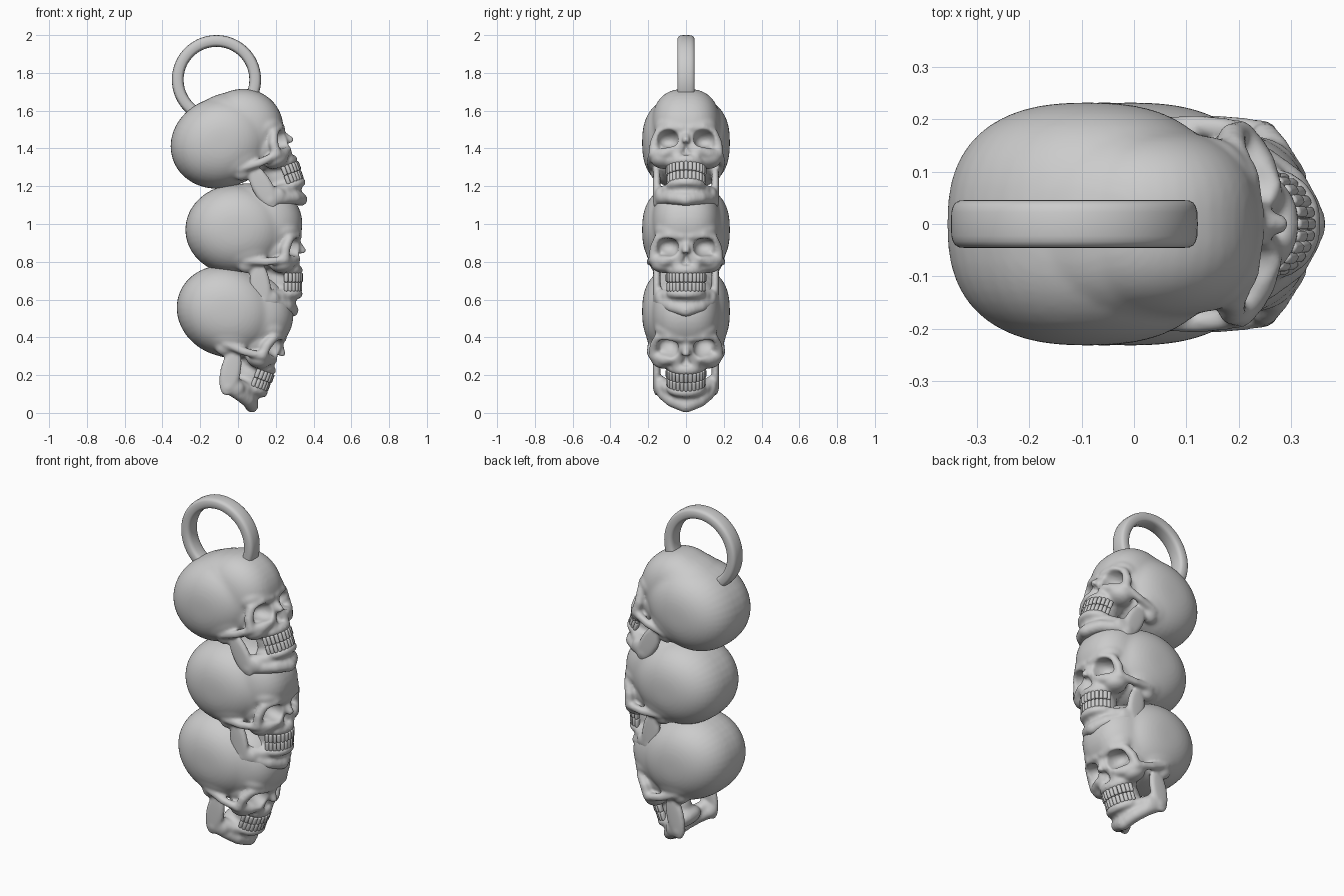
import bpy, bmesh
from math import radians, sin, cos, pi, copysign, hypot
from mathutils import Matrix, Vector

cube = bpy.data.objects.get("Cube")
if cube:
    bpy.data.objects.remove(cube, do_unlink=True)

bone = bpy.data.materials.new("grey_bone")
bone.use_nodes = True
bone.diffuse_color = (0.6, 0.6, 0.6, 1)
bone.node_tree.nodes["Principled BSDF"].inputs["Base Color"].default_value = (0.6, 0.6, 0.6, 1)


def add_object(name, bm):
    mesh = bpy.data.meshes.new(name)
    bmesh.ops.recalc_face_normals(bm, faces=bm.faces)
    bm.to_mesh(mesh)
    bm.free()
    obj = bpy.data.objects.new(name, mesh)
    bpy.context.collection.objects.link(obj)
    return obj


def blob(bm, loc, radii, both=False, tilt=0, full=2):
    """Ellipsoid, optionally on both sides; tilt turns it about y, full > 2 fattens its flanks."""
    for side in ((1, -1) if both else (1,)):
        m = (Matrix.Translation((loc[0], loc[1] * side, loc[2]))
             @ Matrix.Rotation(radians(tilt), 4, 'Y') @ Matrix.Diagonal((*radii, 1)))
        # The poles point sideways so that the flanks stay even
        ball = bmesh.ops.create_uvsphere(bm, u_segments=40, v_segments=28, radius=1,
                                         matrix=Matrix.Rotation(pi / 2, 4, 'X'))
        for v in ball["verts"]:
            rho = min(1, hypot(v.co.x, v.co.z))
            v.co.y = copysign((1 - rho ** full) ** (1 / full), v.co.y)
            v.co = m @ v.co


def strand(bm, points, r, both=True):
    """Chain of overlapping balls along a path, forming a rounded ridge of bone."""
    for a, b in zip(points, points[1:]):
        a, b = Vector(a), Vector(b)
        steps = max(2, int((b - a).length / (r * 0.4)))
        for i in range(steps + 1):
            p = a.lerp(b, i / steps)
            for side in ((1, -1) if both else (1,)):
                m = Matrix.Translation((p.x, p.y * side, p.z))
                bmesh.ops.create_icosphere(bm, subdivisions=2, radius=r, matrix=m)


def arch(radius, z, count, spread=82):
    """Points and angles along the dental arch."""
    for i in range(count):
        t = radians(spread * (2 * i / (count - 1) - 1))
        yield t, (0.2 + radius * cos(t), radius * 1.08 * sin(t), z)


def bake(obj):
    """Mesh of the object with its modifiers applied; the helper is removed."""
    dg = bpy.context.evaluated_depsgraph_get()
    mesh = bpy.data.meshes.new_from_object(obj.evaluated_get(dg))
    bpy.data.objects.remove(obj, do_unlink=True)
    mesh.materials.clear()
    mesh.materials.append(bone)
    mesh.shade_smooth()
    return mesh


# Braincase
bm = bmesh.new()
blob(bm, (-0.05, 0, -0.01), (0.272, 0.232, 0.24), full=2.5)
blob(bm, (0.01, 0, 0), (0.25, 0.205, 0.236), full=2.4)
blob(bm, (0.08, 0, 0.02), (0.218, 0.182, 0.212), full=2.5)
blob(bm, (-0.02, 0, -0.09), (0.2, 0.215, 0.158), full=2.5)
blob(bm, (0, 0.15, -0.19), (0.05, 0.04, 0.05), both=True)

# Brow, outer eye rim and cheekbone
blob(bm, (0.175, 0, -0.015), (0.118, 0.168, 0.075), full=2.5)
strand(bm, [(0.27, 0.02, -0.045), (0.262, 0.09, -0.038), (0.228, 0.145, -0.06),
            (0.208, 0.168, -0.11), (0.205, 0.172, -0.165)], 0.027)
strand(bm, [(0.205, 0.165, -0.17), (0.24, 0.115, -0.178), (0.258, 0.07, -0.165)], 0.031)
strand(bm, [(0.2, 0.178, -0.17), (0.11, 0.188, -0.18), (0, 0.18, -0.175)], 0.023)
blob(bm, (0.19, 0.115, -0.195), (0.065, 0.07, 0.045), both=True)

# Nose bones and inner eye rim
strand(bm, [(0.26, 0, -0.05), (0.268, 0, -0.08), (0.296, 0, -0.122)], 0.022, both=False)
strand(bm, [(0.258, 0.02, -0.07), (0.26, 0.046, -0.14), (0.26, 0.052, -0.21)], 0.025)

# Inner face and upper jaw
blob(bm, (0.13, 0, -0.1), (0.115, 0.165, 0.12), full=2.5)
blob(bm, (0.19, 0, -0.17), (0.086, 0.1, 0.085))
blob(bm, (0.2, 0, -0.215), (0.092, 0.098, 0.05), full=2.4)
blob(bm, (0.185, 0, -0.29), (0.092, 0.08, 0.12))
for z in (-0.225, -0.35):
    strand(bm, [p for t, p in arch(0.076, z, 13)], 0.026, both=False)

# Lower jaw: upright branches, body and chin
blob(bm, (0.075, 0.155, -0.305), (0.055, 0.02, 0.13), both=True, tilt=-8, full=3)
blob(bm, (0.11, 0.142, -0.375), (0.065, 0.026, 0.05), both=True)
blob(bm, (0.165, 0, -0.355), (0.095, 0.105, 0.055), full=2.5)
strand(bm, [(0.09, 0.142, -0.385), (0.16, 0.114, -0.4), (0.212, 0.075, -0.416),
            (0.234, 0.03, -0.428), (0.234, 0, -0.428)], 0.037)
strand(bm, [(0.11, 0.132, -0.35), (0.18, 0.094, -0.362), (0.225, 0.04, -0.38),
            (0.234, 0, -0.38)], 0.034)
blob(bm, (0.243, 0, -0.436), (0.035, 0.045, 0.036))
skull = add_object("skull_blank", bm)

# Eye sockets and pear-shaped nose opening
bm = bmesh.new()
blob(bm, (0.272, 0.097, -0.104), (0.09, 0.057, 0.048), both=True, tilt=8, full=2.4)
for y in (0.013, -0.013):
    strand(bm, [(0.31, y, -0.185), (0.277, y, -0.185)], 0.016, both=False)
blob(bm, (0.29, 0, -0.165), (0.042, 0.019, 0.034))
socket_blank = add_object("socket_blank", bm)
fuse = socket_blank.modifiers.new("fuse", 'REMESH')
fuse.mode, fuse.voxel_size = 'VOXEL', 0.006
socket_blank.hide_render = True

# Fuse the bones, cut the openings and soften
for step in ("fuse", "cut", "refuse", "soften"):
    if step == "cut":
        mod = skull.modifiers.new(step, 'BOOLEAN')
        mod.operation, mod.solver, mod.object = 'DIFFERENCE', 'EXACT', socket_blank
    elif step == "soften":
        mod = skull.modifiers.new(step, 'SMOOTH')
        mod.factor, mod.iterations = 0.5, 9
    else:
        mod = skull.modifiers.new(step, 'REMESH')
        mod.mode, mod.voxel_size = 'VOXEL', 0.0075
skull_mesh = bake(skull)
bpy.data.objects.remove(socket_blank, do_unlink=True)

# Two rows of teeth
bm = bmesh.new()
for z, radius in ((-0.264, 0.087), (-0.313, 0.083)):
    for t, p in arch(radius, z, 13):
        m = (Matrix.Translation(p) @ Matrix.Rotation(t, 4, 'Z')
             @ Matrix.Diagonal((0.028, 0.021, 0.05, 1)))
        bmesh.ops.create_cube(bm, size=1, matrix=m)
teeth = add_object("teeth_blank", bm)
bevel = teeth.modifiers.new("round", 'BEVEL')
bevel.width, bevel.segments = 0.008, 3
teeth_mesh = bake(teeth)

# Three stacked skulls, each nodding further forward
for level, x, z, pitch in (("top", -0.045, 1.457, -20), ("middle", 0.043, 0.98, 0),
                           ("bottom", -0.006, 0.53, 20)):
    for part, mesh in (("skull", skull_mesh), ("teeth", teeth_mesh)):
        obj = bpy.data.objects.new(level + "_" + part, mesh)
        obj.location = (x, 0, z)
        obj.rotation_euler = (0, radians(pitch), 0)
        bpy.context.collection.objects.link(obj)

# Hanging ring with a rounded rectangular section
bm = bmesh.new()
SEG, SIDES = 72, 20
rows = []
for i in range(SEG):
    a = 2 * pi * i / SEG
    row = []
    for j in range(SIDES):
        b = 2 * pi * j / SIDES
        rad = 0.205 + 0.031 * copysign(abs(cos(b)) ** 0.6, cos(b))
        y = 0.046 * copysign(abs(sin(b)) ** 0.6, sin(b))
        row.append(bm.verts.new((-0.114 + rad * cos(a), y, 1.764 + rad * sin(a))))
    rows.append(row)
for i in range(SEG):
    r0, r1 = rows[i], rows[(i + 1) % SEG]
    for j in range(SIDES):
        k = (j + 1) % SIDES
        bm.faces.new((r0[j], r0[k], r1[k], r1[j]))
ring = add_object("hanging_ring", bm)
ring.data.materials.append(bone)
ring.data.shade_smooth()
